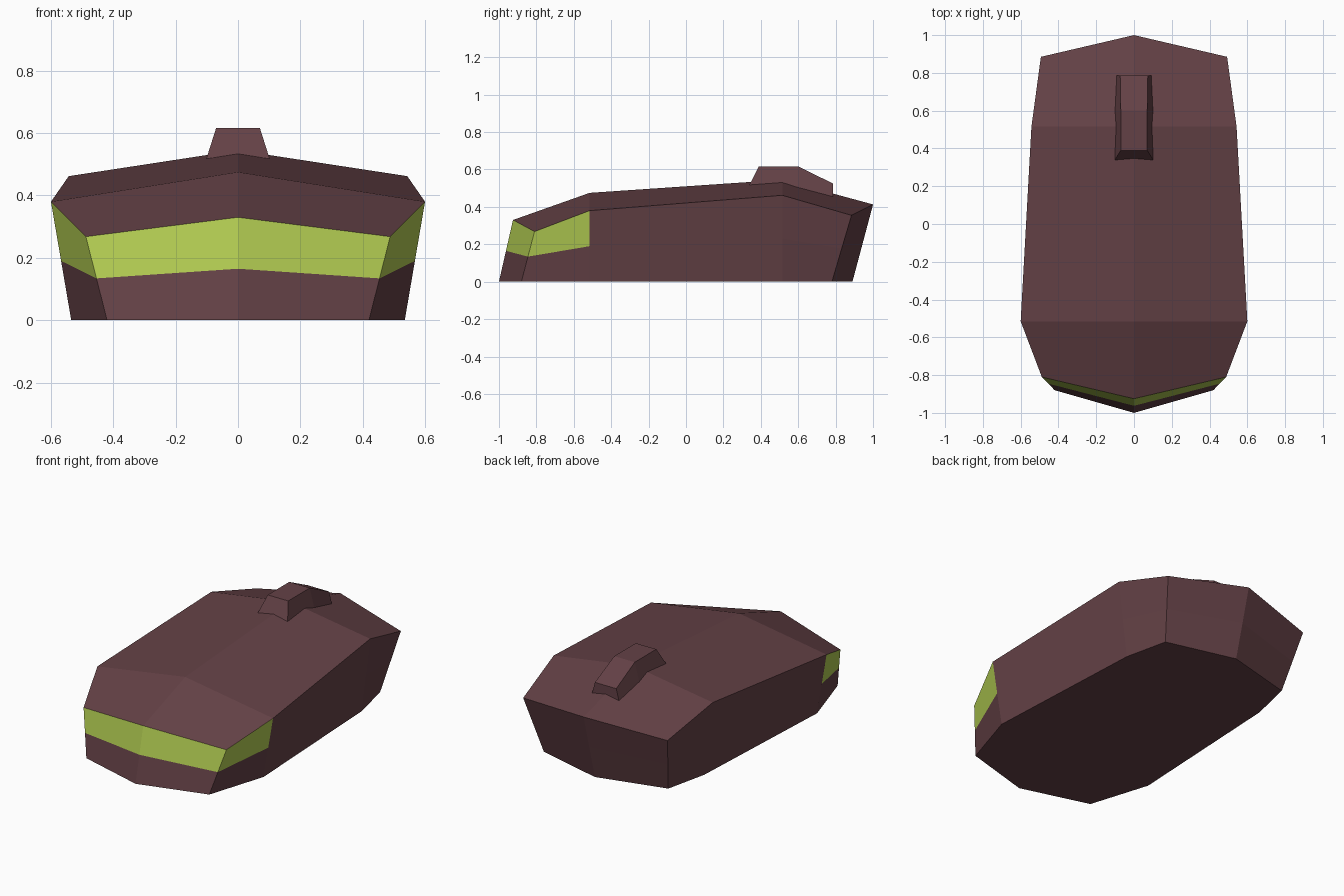
import bpy
import bmesh

cube = bpy.data.objects.get("Cube")
if cube:
    bpy.data.objects.remove(cube, do_unlink=True)


def make_material(name, rgb):
    mat = bpy.data.materials.new(name)
    mat.use_nodes = True
    color = (*rgb, 1.0)
    mat.diffuse_color = color
    mat.node_tree.nodes["Principled BSDF"].inputs["Base Color"].default_value = color
    return mat


maroon = make_material("dusty maroon", (0.127, 0.053, 0.061))
green = make_material("lime green", (0.445, 0.604, 0.084))


def finish(bm, name, materials):
    """Mirror the left half across x = 0 and turn it into an object."""
    bmesh.ops.mirror(bm, geom=bm.verts[:] + bm.edges[:] + bm.faces[:],
                     axis='X', merge_dist=0.001)
    bmesh.ops.recalc_face_normals(bm, faces=bm.faces)
    mesh = bpy.data.meshes.new(name)
    bm.to_mesh(mesh)
    bm.free()
    for mat in materials:
        mesh.materials.append(mat)
    obj = bpy.data.objects.new(name, mesh)
    bpy.context.collection.objects.link(obj)
    return obj


def add_row(bm, points):
    return [bm.verts.new(p) for p in points]


# Hull: lower and upper outlines of the left half, from front tip to rear tip
lower = [(0, -1, 0), (0.42, -0.88, 0), (0.535, -0.515, 0),
         (0.485, 0.515, 0), (0.425, 0.78, 0), (0, 0.89, 0)]
upper = [(0, -0.925, 0.33), (0.488, -0.81, 0.268), (0.6, -0.515, 0.38),
         (0.543, 0.515, 0.462), (0.493, 0.885, 0.355), (0, 1, 0.413)]
middle = [[(a + b) / 2 for a, b in zip(p, q)] for p, q in zip(lower, upper)]

bm = bmesh.new()
low, mid, top = (add_row(bm, row) for row in (lower, middle, upper))
for i in range(len(low) - 1):
    bm.faces.new((low[i], low[i + 1], mid[i + 1], mid[i]))
    band = bm.faces.new((mid[i], mid[i + 1], top[i + 1], top[i]))
    # Green band wraps the nose only
    band.material_index = 1 if i < 2 else 0
bm.faces.new(low)

# Deck panels rising to the centre ridge
ridge_front, ridge_rear = add_row(bm, [(0, -0.515, 0.475), (0, 0.515, 0.545)])
bm.faces.new((top[0], top[1], top[2], ridge_front))
bm.faces.new((ridge_front, top[2], top[3], ridge_rear))
bm.faces.new((ridge_rear, top[3], top[4], top[5]))
finish(bm, "hull", [maroon, green])

# Tapered fin on the rear deck, its base sunk slightly into the hull
bm = bmesh.new()
crest = [(0.07, 0.39, 0.617), (0.07, 0.6, 0.617), (0.073, 0.785, 0.525)]
base = [(0.104, 0.335, 0.51), (0.104, 0.6, 0.49), (0.094, 0.785, 0.445)]
rows = [add_row(bm, row) for row in (base, crest)]
rows += [add_row(bm, [(0, y, z) for x, y, z in row]) for row in (crest, base)]
for k, row in enumerate(rows):
    following = rows[(k + 1) % len(rows)]
    if k == 3:
        row, following = rows[3], rows[0]
    elif k == 2:
        continue
    for i in range(2):
        bm.faces.new((row[i], row[i + 1], following[i + 1], following[i]))
for end in (0, 2):
    bm.faces.new([row[end] for row in rows])
finish(bm, "rear_fin", [maroon])
